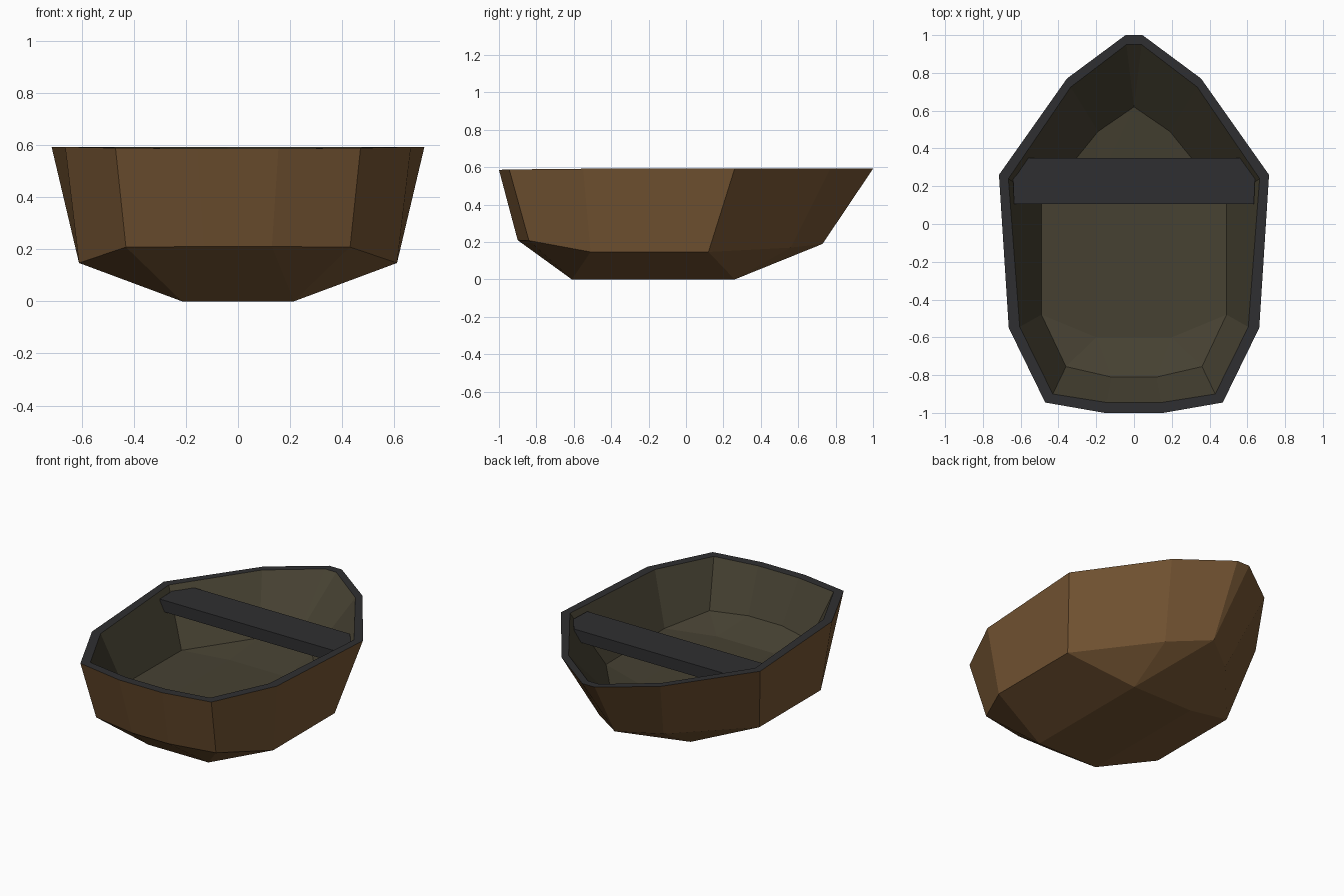
import bpy, bmesh

if "Cube" in bpy.data.objects:
    bpy.data.objects.remove(bpy.data.objects["Cube"])


def material(name, rgb):
    m = bpy.data.materials.new(name)
    lin = [(c / 255 / 12.92) if c < 10 else ((c / 255 + 0.055) / 1.055) ** 2.4 for c in rgb]
    m.diffuse_color = (*lin, 1)
    m.use_nodes = True
    m.node_tree.nodes["Principled BSDF"].inputs["Base Color"].default_value = m.diffuse_color
    return m


brown = material("brown wood", (117, 85, 51))
olive = material("olive interior", (70, 65, 50))
dark = material("dark trim", (47, 47, 49))


def mirrored(half):
    """Half outline from bow to stern (x >= 0) -> closed loop, keeping centre points single."""
    return half + [(-x, y, z) for x, y, z in reversed(half) if x > 0]


# Right half outlines, bow to stern
R = 0.592
outer_rim = [(0.045, 1.0, R), (0.355, 0.77, R), (0.715, 0.26, R),
             (0.663, -0.55, R), (0.47, -0.945, R - 0.004), (0.155, -1.0, R - 0.006)]
inner_rim = [(0.04, 0.95, R), (0.335, 0.725, R), (0.665, 0.24, R),
             (0.605, -0.545, R), (0.43, -0.9, R - 0.004), (0.145, -0.945, R - 0.006)]
outer_chine = [(0, 0.73, 0.19), (0.23, 0.56, 0.17), (0.61, 0.12, 0.147),
               (0.61, -0.51, 0.147), (0.43, -0.84, 0.208), (0.13, -0.9, 0.21)]
inner_chine = [(0, 0.62, 0.3), (0.19, 0.49, 0.28), (0.49, 0.12, 0.26),
               (0.49, -0.48, 0.265), (0.36, -0.755, 0.31), (0.12, -0.81, 0.32)]
outer_keel = [(0.215, 0.26, 0), (0.215, -0.61, 0)]
inner_keel = [(0.2, 0.2, 0.245), (0.2, -0.6, 0.245)]


def make_object(name, bm, mats):
    bmesh.ops.recalc_face_normals(bm, faces=bm.faces)
    me = bpy.data.meshes.new(name)
    bm.to_mesh(me)
    bm.free()
    for m in mats:
        me.materials.append(m)
    ob = bpy.data.objects.new(name, me)
    bpy.context.collection.objects.link(ob)
    return ob


def shell(bm, rim, chine, keel, mat):
    """Side planks from rim to chine, then bottom planks from chine to the flat keel."""
    r = [bm.verts.new(p) for p in mirrored(rim)]
    c = [bm.verts.new(p) for p in mirrored(chine)]
    k = [bm.verts.new(p) for p in mirrored(keel)]
    c_full = c[:] + [c[0]]            # 12 stations, the bow point shared
    n = len(r)
    k_of = [0, 0, 0, 1, 1, 1, 2, 2, 2, 3, 3, 3]
    faces = []

    def add(*vs):
        vs = list(dict.fromkeys(vs))
        if len(vs) > 2:
            faces.append(bm.faces.new(vs))

    for i in range(n):
        j = (i + 1) % n
        add(r[i], r[j], c_full[j], c_full[i])
        a, b = k[k_of[i]], k[k_of[j]]
        add(c_full[i], c_full[j], b, a)
    add(*k)
    for f in faces:
        f.material_index = mat
    return r


# Hull: outer shell, inner shell and the flat rim joining them
bm = bmesh.new()
ro = shell(bm, outer_rim, outer_chine, outer_keel, 0)
ri = shell(bm, inner_rim, inner_chine, inner_keel, 1)
for i in range(len(ro)):
    j = (i + 1) % len(ro)
    bm.faces.new((ro[i], ro[j], ri[j], ri[i])).material_index = 2
make_object("hull", bm, [brown, olive, dark])

# Seat: plank with clipped bow-side corners
bm = bmesh.new()
outline = [(0.56, 0.35), (0.64, 0.24), (0.635, 0.105)]
loop = outline + [(-x, y) for x, y in reversed(outline)]
f = bm.faces.new([bm.verts.new((x, y, 0.485)) for x, y in loop])
ext = bmesh.ops.extrude_face_region(bm, geom=[f])
bmesh.ops.translate(bm, vec=(0, 0, 0.075),
                    verts=[g for g in ext["geom"] if isinstance(g, bmesh.types.BMVert)])
make_object("seat", bm, [dark])
